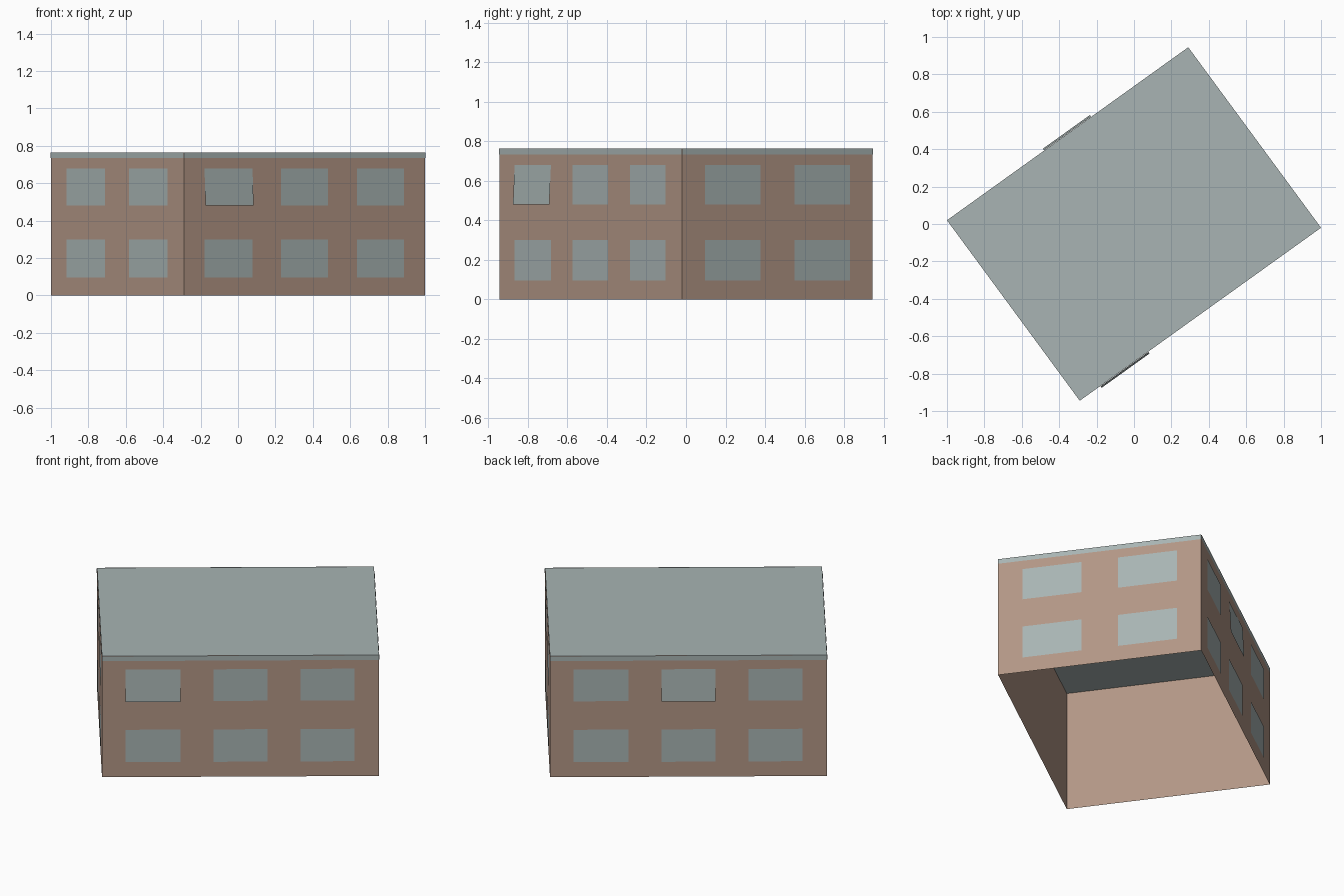
import bpy
from mathutils import Vector

cube = bpy.data.objects.get("Cube")
if cube:
    bpy.data.objects.remove(cube, do_unlink=True)


def material(name, color):
    mat = bpy.data.materials.new(name)
    mat.use_nodes = True
    mat.diffuse_color = color
    mat.node_tree.nodes["Principled BSDF"].inputs["Base Color"].default_value = color
    return mat


brick = material("brown_brick", (0.445, 0.305, 0.235, 1))
slate = material("pale_slate", (0.392, 0.456, 0.451, 1))

HEIGHT, EAVES = 0.765, 0.735
GAP = 0.002  # plates sit just proud of the walls
CORNERS = [Vector(c) for c in ((-1, 0.02, 0), (-0.29, -0.945, 0), (1, -0.02, 0), (0.29, 0.945, 0))]


def sheet(name, points, mat):
    mesh = bpy.data.meshes.new(name)
    mesh.from_pydata(points, [], [range(len(points))])
    mesh.materials.append(mat)
    obj = bpy.data.objects.new(name, mesh)
    bpy.context.collection.objects.link(obj)
    return obj


def wall_sheet(name, wall, span, heights, mat, out=0.0, sill=0.0):
    """Rectangle on a wall, placed by fractions along it; sill pushes its foot outward."""
    a, b = CORNERS[wall], CORNERS[(wall + 1) % 4]
    normal = (b - a).cross(Vector((0, 0, 1))).normalized()
    low, high = (Vector((0, 0, z)) for z in heights)
    left, right = (a.lerp(b, f) + normal * out for f in span)
    foot = normal * sill
    return sheet(name, [left + low + foot, right + low + foot, right + high, left + high], mat)


# Window columns on the short and long walls, and the two storeys
SHORT = [(0.12, 0.41), (0.59, 0.88)]
LONG = [(0.085, 0.284), (0.402, 0.597), (0.717, 0.912)]
STOREYS = {"lower": (0.095, 0.30), "upper": (0.48, 0.68)}
SIDES = ["left_end", "front", "right_end", "back"]
TILTED = {("front", "upper", 0), ("back", "upper", 1)}  # windows leaning out at the foot

for i, side in enumerate(SIDES):
    # Wall and the roof edge band along its top
    wall_sheet(side + "_wall", i, (0, 1), (0, HEIGHT), brick)
    wall_sheet(side + "_roof_edge", i, (0, 1), (EAVES, HEIGHT), slate, GAP)
    # Windows
    for storey, heights in STOREYS.items():
        for k, span in enumerate(LONG if i % 2 else SHORT):
            sill = 0.01 if (side, storey, k) in TILTED else 0
            wall_sheet(f"{side}_{storey}_window_{k + 1}", i, span, heights, slate, GAP, sill)

# Flat roof
sheet("roof", [c + Vector((0, 0, HEIGHT)) for c in CORNERS], slate)
